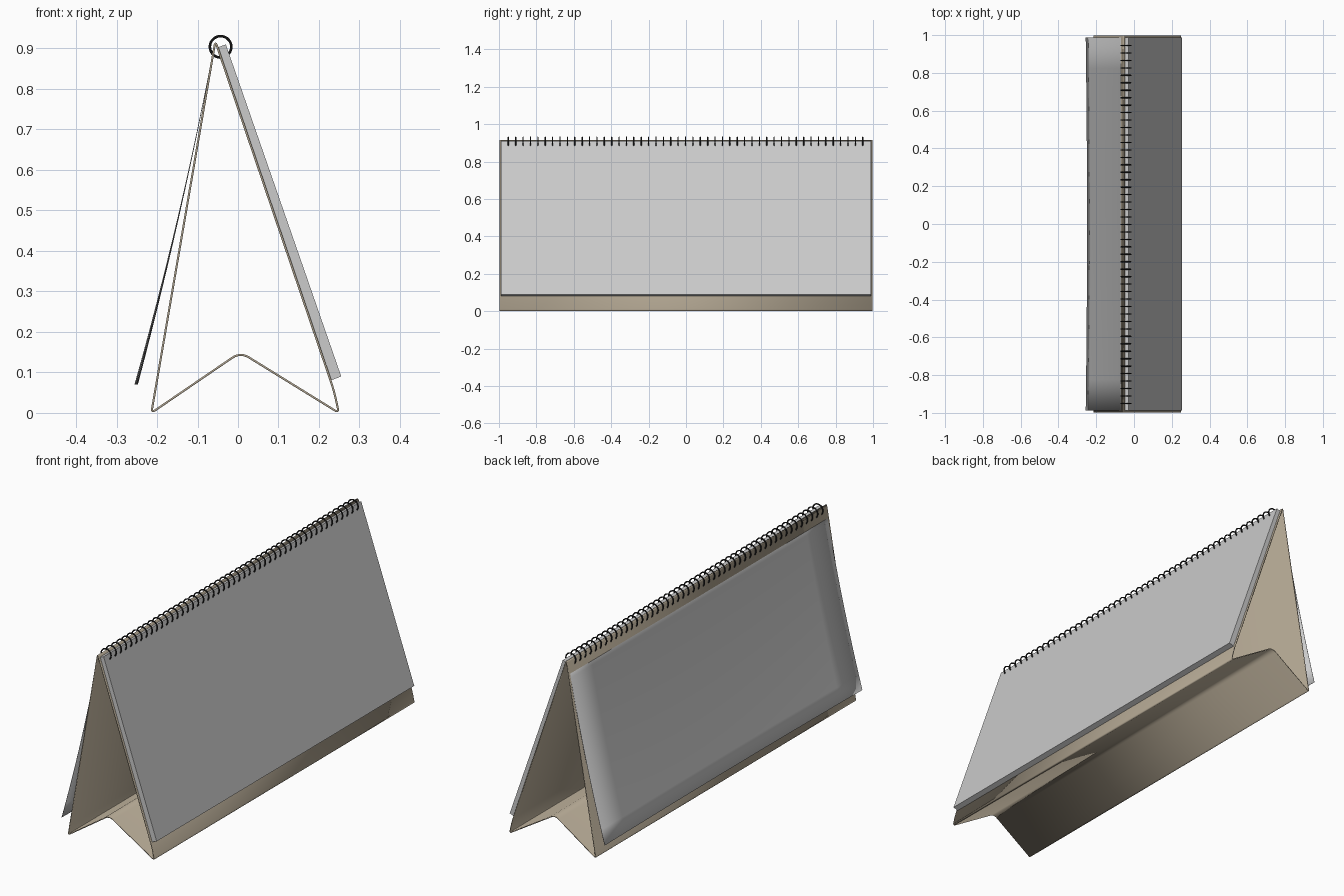
import bpy, bmesh, math
from mathutils import Vector

if "Cube" in bpy.data.objects:
    bpy.data.objects.remove(bpy.data.objects["Cube"])


def material(name, rgb):
    m = bpy.data.materials.new(name)
    m.diffuse_color = (*rgb, 1)
    m.use_nodes = True
    m.node_tree.nodes["Principled BSDF"].inputs["Base Color"].default_value = m.diffuse_color
    return m


def make_object(name, bm, mat=None, smooth=True):
    bmesh.ops.recalc_face_normals(bm, faces=bm.faces)
    me = bpy.data.meshes.new(name)
    bm.to_mesh(me)
    bm.free()
    ob = bpy.data.objects.new(name, me)
    bpy.context.collection.objects.link(ob)
    if mat:
        me.materials.append(mat)
    if smooth:
        bpy.ops.object.select_all(action='DESELECT')
        bpy.context.view_layer.objects.active = ob
        ob.select_set(True)
        bpy.ops.object.shade_smooth_by_angle(angle=math.radians(35))
    return ob


def rounded(corners, steps=6):
    """Closed outline of (x, z, trim) corners, each rounded by a quadratic arc."""
    out = []
    n = len(corners)
    for i, (x, z, d) in enumerate(corners):
        p = Vector((x, z))
        a = p + (Vector(corners[i - 1][:2]) - p).normalized() * d
        b = p + (Vector(corners[(i + 1) % n][:2]) - p).normalized() * d
        for k in range(steps + 1):
            t = k / steps
            out.append(a * (1 - t) ** 2 + p * 2 * t * (1 - t) + b * t * t)
    return out


brown = material("cardboard", (0.42, 0.36, 0.27))
black = material("black_wire", (0.02, 0.02, 0.02))

# folded cardboard stand: closed band open at both ends
outline = rounded([(-0.056, 0.918, 0.012), (-0.201, 0.075, 0.03), (-0.214, 0.0, 0.012),
                   (0.006, 0.150, 0.025), (0.249, 0.0, 0.012), (0.237, 0.055, 0.025)])
bm = bmesh.new()
front = [bm.verts.new((p.x, -0.997, p.y)) for p in outline]
back = [bm.verts.new((p.x, 0.997, p.y)) for p in outline]
for i in range(len(outline)):
    j = (i + 1) % len(outline)
    bm.faces.new((front[i], front[j], back[j], back[i]))
stand = make_object("folded_stand", bm, brown)
sol = stand.modifiers.new("thickness", 'SOLIDIFY')
sol.thickness = 0.005
sol.offset = 0

# thick block of pages resting on the right slope
bm = bmesh.new()
section = [(-0.052, 0.902), (-0.030, 0.910), (0.255, 0.090), (0.231, 0.081)]
face = bm.faces.new([bm.verts.new((x, -0.988, z)) for x, z in section])
ext = bmesh.ops.extrude_face_region(bm, geom=[face])
bmesh.ops.translate(bm, vec=(0, 1.976, 0),
                    verts=[v for v in ext["geom"] if isinstance(v, bmesh.types.BMVert)])
make_object("page_block", bm, smooth=False)

# turned page hanging on the left, gently bowed
bm = bmesh.new()
bmesh.ops.create_grid(bm, x_segments=12, y_segments=12, size=1)
for v in bm.verts:
    t, y = (1 - v.co.x) / 2, v.co.y
    bow = 0.008 * 4 * t * (1 - t)
    flare = 0.007 * t * t * y * y
    v.co = (-0.059 - 0.189 * t + bow - flare, 0.988 * y, 0.905 - 0.835 * t)
page = make_object("turned_page", bm)
sol = page.modifiers.new("thickness", 'SOLIDIFY')
sol.thickness = 0.0015
sol.offset = 0

# row of wire rings along the top edge
bm = bmesh.new()
COUNT, MAJOR, MINOR, SEG, SIDES = 49, 0.0265, 0.0032, 28, 8
for r in range(COUNT):
    y0 = -0.95 + 1.895 * r / (COUNT - 1)
    loops = []
    for i in range(SEG):
        a = 2 * math.pi * i / SEG
        loop = []
        for k in range(SIDES):
            b = 2 * math.pi * k / SIDES
            rad = MAJOR + MINOR * math.cos(b)
            loop.append(bm.verts.new((-0.043 + rad * math.cos(a), y0 + MINOR * math.sin(b),
                                      0.904 + rad * math.sin(a))))
        loops.append(loop)
    for i in range(SEG):
        l0, l1 = loops[i], loops[(i + 1) % SEG]
        for k in range(SIDES):
            q = (k + 1) % SIDES
            bm.faces.new((l0[k], l0[q], l1[q], l1[k]))
make_object("binding_rings", bm, black)
